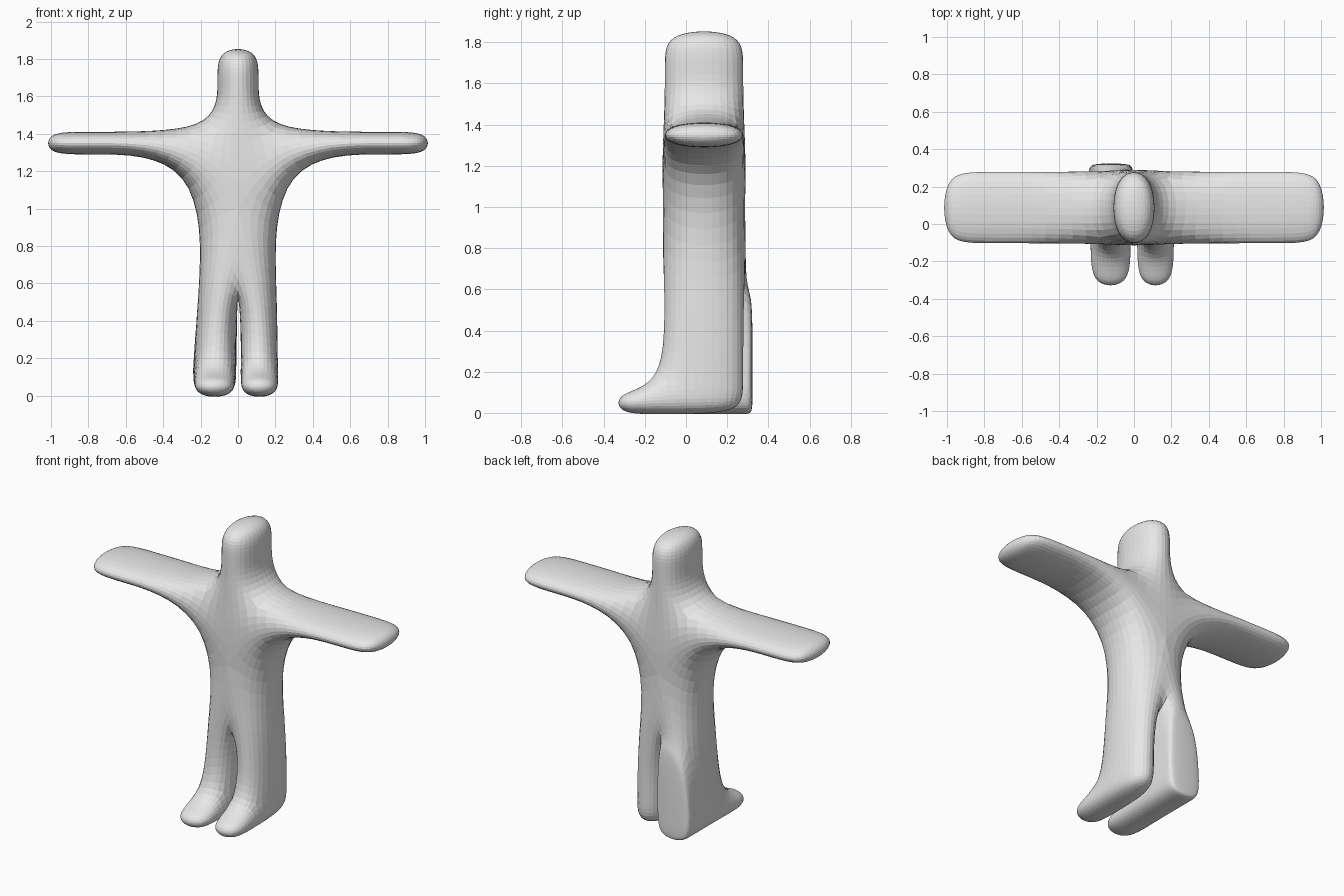
import bpy
import bmesh

cube = bpy.data.objects.get("Cube")
if cube:
    bpy.data.objects.remove(cube, do_unlink=True)

FRONT, BACK = -0.12, 0.295
SOLE, ANKLE = -0.012, 0.135

grey = bpy.data.materials.new("plain_grey")
grey.use_nodes = True
grey.diffuse_color = (0.8, 0.8, 0.8, 1)
grey.node_tree.nodes["Principled BSDF"].inputs["Base Color"].default_value = (0.8, 0.8, 0.8, 1)

bm = bmesh.new()


def pair(x, z):
    """A front vertex and the back vertex behind it."""
    return bm.verts.new((x, FRONT, z)), bm.verts.new((x, BACK, z))


def wall(a, b):
    return bm.faces.new((a[0], a[1], b[1], b[0]))


def limb(a, b, stations):
    """Four-sided tube from the edge pairs a, b; returns its front and back faces."""
    fronts, backs = [], []
    for pa, pb in stations:
        c, d = pair(*pa), pair(*pb)
        fronts.append(bm.faces.new((a[0], c[0], d[0], b[0])))
        backs.append(bm.faces.new((a[1], c[1], d[1], b[1])))
        wall(a, c)
        wall(b, d)
        a, b = c, d
    wall(a, b)
    return fronts, backs


def extrude(faces, y):
    """Extrude faces out to a flat plane at y and return the new vertices."""
    result = bmesh.ops.extrude_face_region(bm, geom=faces)
    for f in faces:
        if f.is_valid:
            bm.faces.remove(f)
    verts = [v for v in result["geom"] if isinstance(v, bmesh.types.BMVert)]
    for v in verts:
        v.co.y = y
    return verts


# Torso: one many-sided plate front and back
neck = {s: pair(s * 0.12, 1.416) for s in (1, -1)}
armpit = {s: pair(s * 0.2, 1.284) for s in (1, -1)}
hip = {s: pair(s * 0.22, 0.5) for s in (1, -1)}
crotch = pair(0, 0.68)
outline = [neck[1], armpit[1], hip[1], crotch, hip[-1], armpit[-1], neck[-1]]
for side in (0, 1):
    bm.faces.new([p[side] for p in outline])

# Head
limb(neck[-1], neck[1], [((-0.12, z), (0.12, z)) for z in (1.69, 1.867)])

for s, outer in ((1, 0.22), (-1, 0.24)):
    # Flank and arm
    wall(armpit[s], hip[s])
    limb(neck[s], armpit[s], [((s * x, 1.416), (s * x, 1.284)) for x in (0.82, 1.032)])
    # Leg
    fronts, backs = limb(hip[s], crotch,
                         [((s * outer, z), (s * 0.01, z)) for z in (ANKLE, SOLE)])
    # Foot, lower at the toe
    for v in extrude([fronts[1]], -0.346):
        v.co.z = min(v.co.z, 0.105)
    # Raised pad behind the right leg
    if s < 0:
        extrude(backs, 0.325)

bmesh.ops.recalc_face_normals(bm, faces=bm.faces)
mesh = bpy.data.meshes.new("body")
bm.to_mesh(mesh)
bm.free()
mesh.materials.append(grey)

body = bpy.data.objects.new("body", mesh)
bpy.context.collection.objects.link(body)
smooth = body.modifiers.new("rounding", "SUBSURF")
smooth.levels = smooth.render_levels = 3
